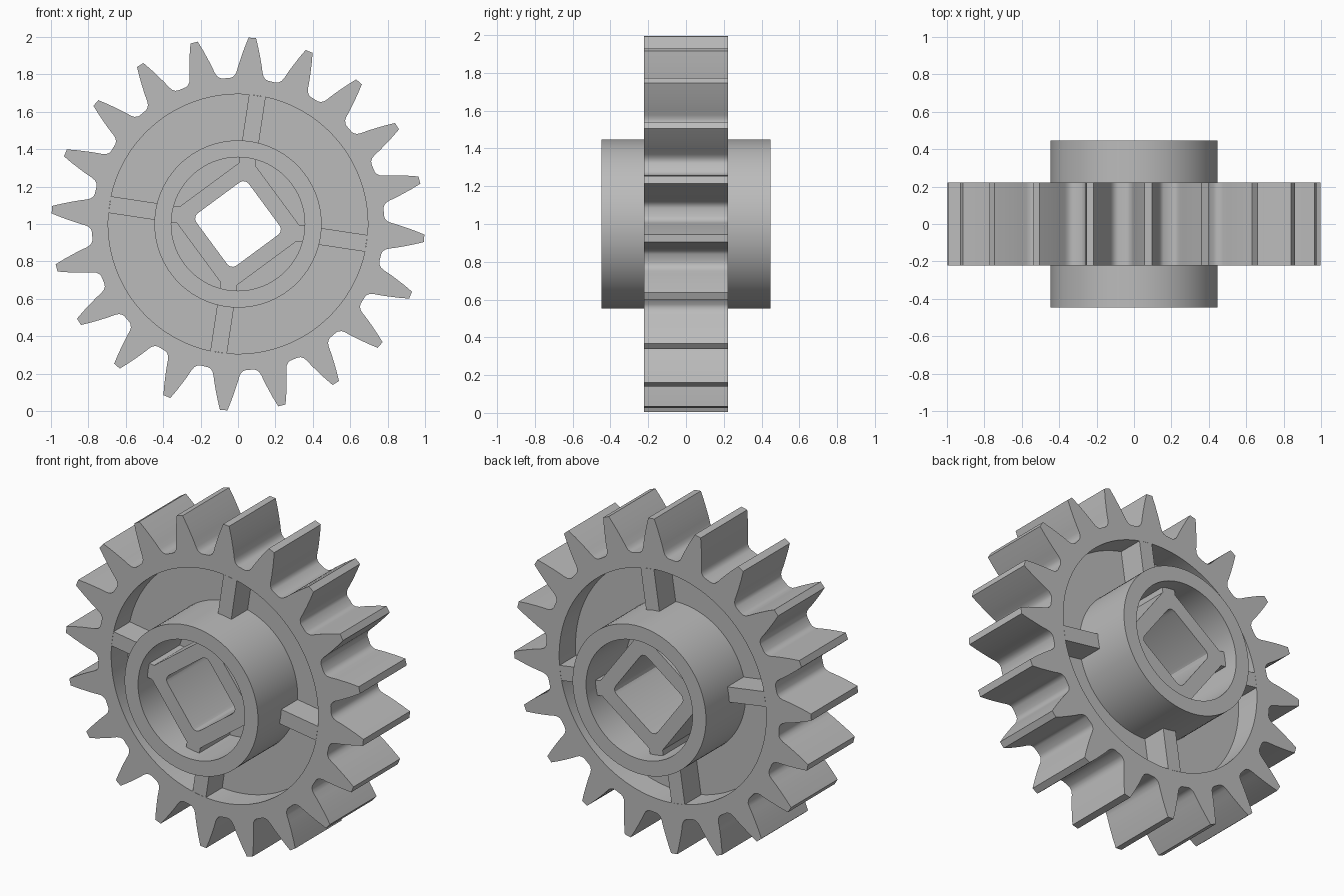
import bpy, bmesh, math
from math import sin, cos, pi, radians, hypot, atan2

if "Cube" in bpy.data.objects:
    bpy.data.objects.remove(bpy.data.objects["Cube"], do_unlink=True)

GREY = (0.5, 0.5, 0.5, 1)
mat = bpy.data.materials.new("light_grey")
mat.use_nodes = True
mat.diffuse_color = GREY
mat.node_tree.nodes["Principled BSDF"].inputs["Base Color"].default_value = GREY

TEETH = 20
TOOTH_TURN = radians(4.4)     # clockwise from straight up
SPOKE_TURN = radians(8.6)
CENTRE_Z = 1.0


def finish(name, bm):
    bmesh.ops.recalc_face_normals(bm, faces=bm.faces)
    mesh = bpy.data.meshes.new(name)
    bm.to_mesh(mesh)
    bm.free()
    mesh.materials.append(mat)
    obj = bpy.data.objects.new(name, mesh)
    bpy.context.collection.objects.link(obj)
    bpy.ops.object.select_all(action='DESELECT')
    obj.select_set(True)
    bpy.context.view_layer.objects.active = obj
    bpy.ops.object.shade_smooth_by_angle(angle=radians(28))
    return obj


def around(points, count, turn):
    """Repeat (outward, sideways) points around the axle as (x, z)."""
    result = []
    for i in range(count):
        a = turn + 2 * pi * i / count
        result += [(u * sin(a) + t * cos(a), u * cos(a) - t * sin(a)) for u, t in points]
    return result


def circle(radius, count=96):
    return around([(radius, 0)], count, 0)


def ring(name, outer, inner, half):
    """Solid between two outlines with equal point counts."""
    bm = bmesh.new()
    loops = [[bm.verts.new((x, y, z + CENTRE_Z)) for x, z in pts]
             for pts, y in ((outer, -half), (outer, half), (inner, half), (inner, -half))]
    n = len(outer)
    for k in range(4):
        a, b = loops[k], loops[(k + 1) % 4]
        for i in range(n):
            j = (i + 1) % n
            bm.faces.new((a[i], a[j], b[j], b[i]))
    return finish(name, bm)


# Toothed rim: one tooth flank, mirrored, then repeated
flank = [(0.998, 0.02), (0.945, 0.037), (0.89, 0.052), (0.85, 0.062),
         (0.815, 0.069), (0.795, 0.076), (0.782, 0.088), (0.776, 0.1)]
tooth = [(u, -t) for u, t in reversed(flank)] + flank
outer = around(tooth, TEETH, TOOTH_TURN)
inner = [(0.694 * x / hypot(x, z), 0.694 * z / hypot(x, z)) for x, z in outer]
ring("toothed_rim", outer, inner, 0.223)

# Thin web and projecting hub
ring("web", circle(0.70), circle(0.25), 0.067)
ring("hub", circle(0.447), circle(0.357), 0.447)

# Square axle socket with corner ribs reaching the hub bore
RIB = 0.045
start = 0.26 * math.sqrt(2) - RIB
socket = [(start, -RIB), (0.36, -RIB), (0.36, RIB), (start, RIB)]
half_side, fillet = 0.174, 0.035
corner_u = (half_side - fillet) * math.sqrt(2)
hole = [(corner_u + fillet * cos(a), fillet * sin(a))
        for a in (radians(d) for d in (-45, -15, 15, 45))]
ring("axle_socket", around(socket, 4, SPOKE_TURN), around(hole, 4, SPOKE_TURN), 0.357)

# Four spokes flush with the rim
bm = bmesh.new()
for i in range(4):
    pts = around([(0.435, -RIB), (0.693, -RIB), (0.693, RIB), (0.435, RIB)], 1,
                 SPOKE_TURN + i * pi / 2)
    front, back = [[bm.verts.new((x, y, z + CENTRE_Z)) for x, z in pts]
                   for y in (-0.223, 0.223)]
    bm.faces.new(front)
    bm.faces.new(back[::-1])
    for k in range(4):
        j = (k + 1) % 4
        bm.faces.new((front[k], front[j], back[j], back[k]))
finish("spokes", bm)
